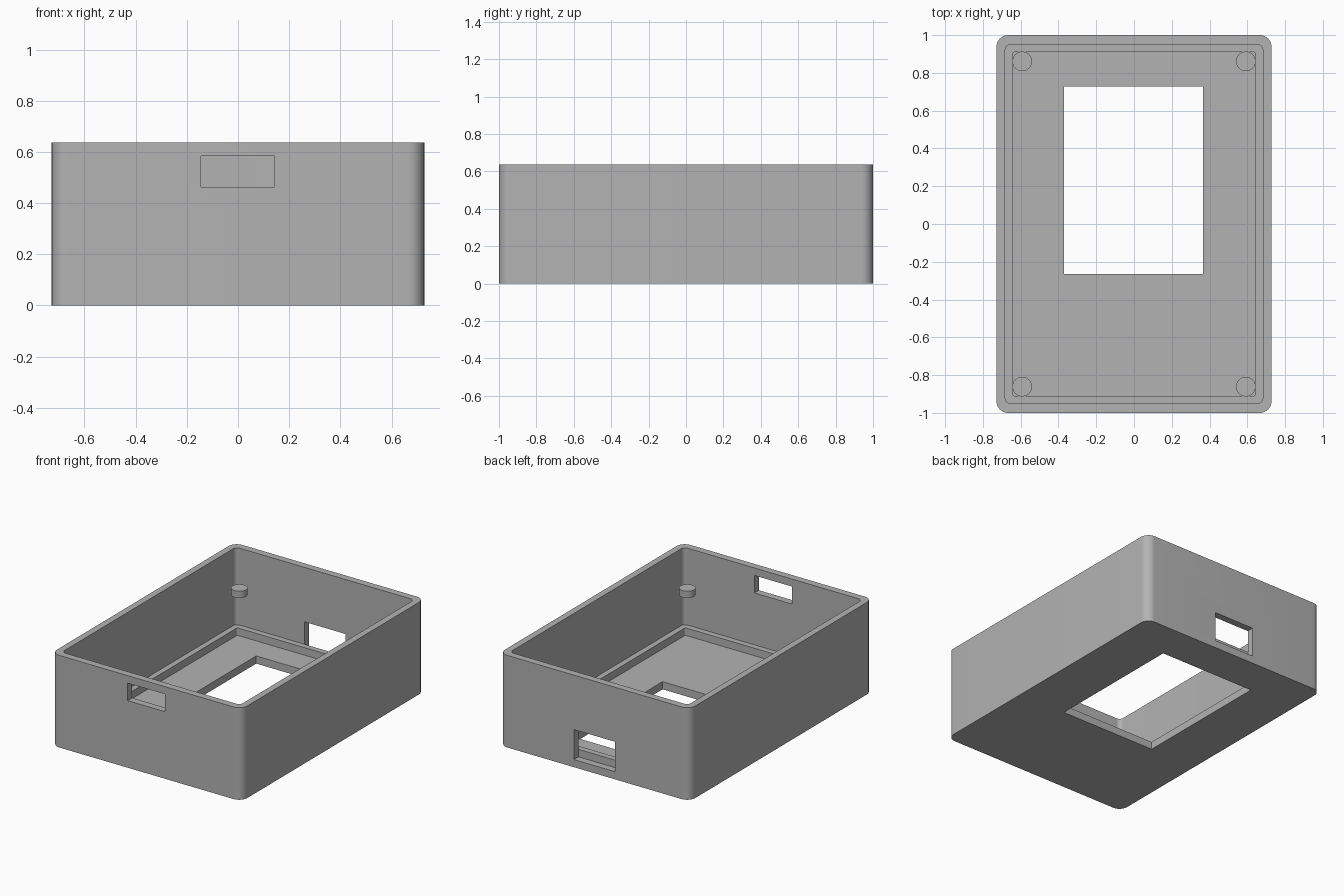
import bpy, bmesh, math

cube = bpy.data.objects.get("Cube")
if cube:
    bpy.data.objects.remove(cube, do_unlink=True)

# One grey plastic
plastic = bpy.data.materials.new("grey_plastic")
plastic.use_nodes = True
GREY = (0.45, 0.45, 0.45, 1)
plastic.diffuse_color = GREY
plastic.node_tree.nodes["Principled BSDF"].inputs["Base Color"].default_value = GREY

HALF_X, HALF_Y, HEIGHT = 0.728, 1.0, 0.637
FLOOR, LEDGE = 0.053, 0.105
INNER_X, INNER_Y = 0.682, 0.951


def rounded_outline(hx, hy, r, steps=10):
    """Points around a rectangle with round corners."""
    pts = []
    for i, (sx, sy) in enumerate([(1, 1), (-1, 1), (-1, -1), (1, -1)]):
        for k in range(steps + 1):
            a = math.pi / 2 * (i + k / steps)
            pts.append((sx * (hx - r) + r * math.cos(a), sy * (hy - r) + r * math.sin(a)))
    return pts


def prism(name, outline, z0, z1):
    bm = bmesh.new()
    face = bm.faces.new([bm.verts.new((x, y, z0)) for x, y in outline])
    top = bmesh.ops.extrude_face_region(bm, geom=[face])["geom"]
    bmesh.ops.translate(bm, vec=(0, 0, z1 - z0),
                        verts=[v for v in top if isinstance(v, bmesh.types.BMVert)])
    bmesh.ops.recalc_face_normals(bm, faces=bm.faces)
    mesh = bpy.data.meshes.new(name)
    bm.to_mesh(mesh)
    bm.free()
    mesh.materials.append(plastic)
    ob = bpy.data.objects.new(name, mesh)
    bpy.context.collection.objects.link(ob)
    return ob


def box(name, x0, x1, y0, y1, z0, z1):
    return prism(name, [(x0, y0), (x1, y0), (x1, y1), (x0, y1)], z0, z1)


def carve(ob, cutters):
    """Subtract the cutters, then remove them."""
    bpy.context.view_layer.objects.active = ob
    for c in cutters:
        c.hide_render = True
        mod = ob.modifiers.new("cut", "BOOLEAN")
        mod.operation, mod.solver, mod.object = "DIFFERENCE", "EXACT", c
        bpy.ops.object.modifier_apply(modifier=mod.name)
        bpy.data.objects.remove(c, do_unlink=True)


def smooth(ob):
    bpy.ops.object.select_all(action="DESELECT")
    ob.select_set(True)
    bpy.context.view_layer.objects.active = ob
    bpy.ops.object.shade_smooth_by_angle(angle=math.radians(30))


# Open-topped case with a display window and two end slots
case = prism("case_shell", rounded_outline(HALF_X, HALF_Y, 0.062), 0, HEIGHT)
carve(case, [
    prism("cavity_cutter", rounded_outline(INNER_X, INNER_Y, 0.03), FLOOR, 1),
    box("window_cutter", -0.37, 0.365, -0.265, 0.727, -0.1, 0.2),
    box("front_slot_cutter", -0.144, 0.142, -1.1, -0.9, 0.464, 0.585),
    box("back_slot_cutter", -0.157, 0.157, 0.9, 1.1, FLOOR, 0.26),
])
smooth(case)

# Low ledge around the floor
ledge = prism("floor_ledge", rounded_outline(INNER_X, INNER_Y, 0.03), FLOOR, LEDGE)
carve(ledge, [prism("ledge_cutter", rounded_outline(0.643, 0.91, 0.012), 0, 0.3)])
smooth(ledge)

# Four round corner pegs
PEG_R = 0.052
for sx, side in ((1, "left"), (-1, "right")):
    for sy, end in ((-1, "front"), (1, "back")):
        circle = rounded_outline(PEG_R, PEG_R, PEG_R * 0.999, 8)
        peg = prism(f"{end}_{side}_peg", circle, 0.367, 0.414)
        peg.location = (sx * 0.592, sy * 0.861, 0)
        smooth(peg)
